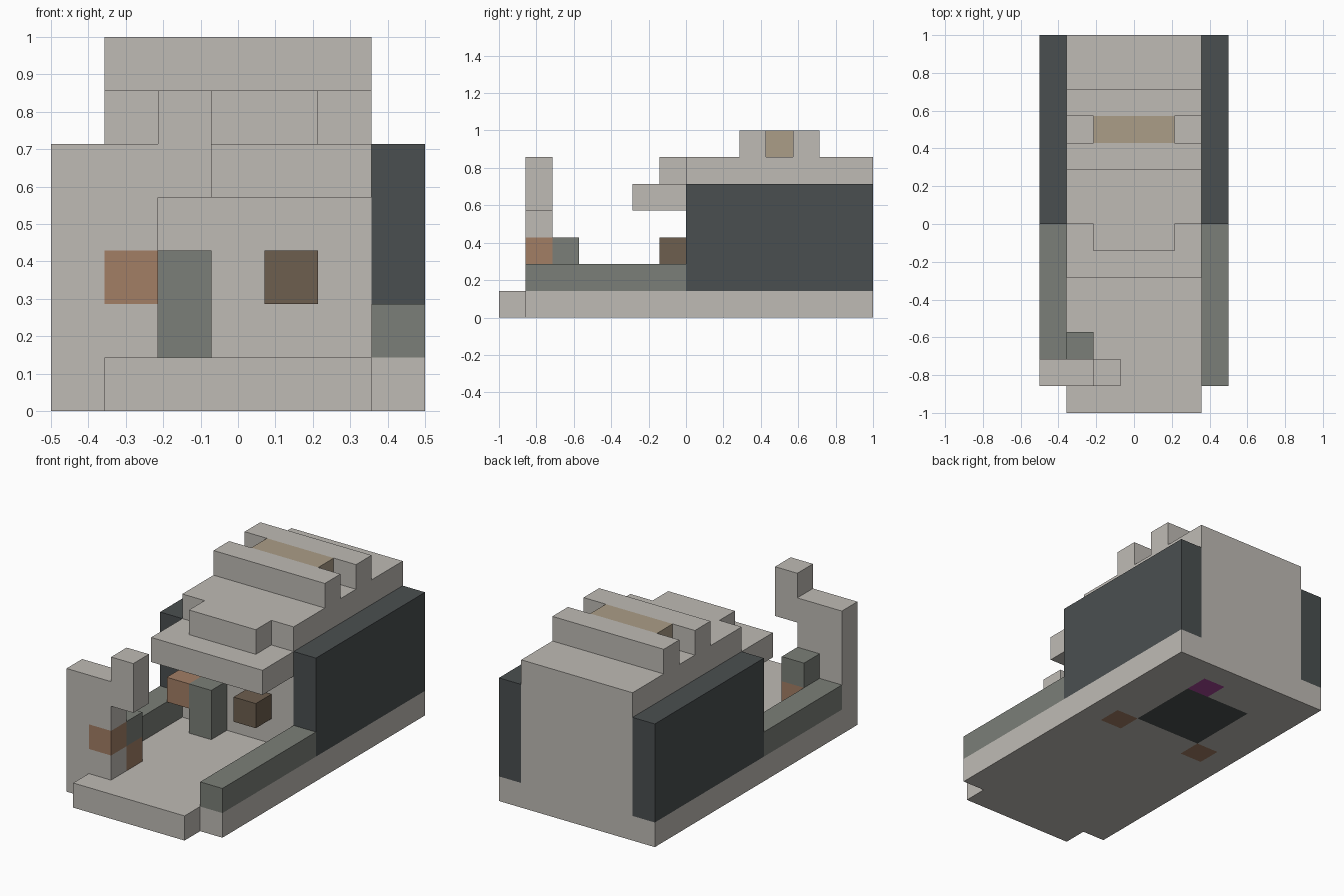
import bpy
import bmesh
from mathutils import Vector

U = 1 / 7                                # one block
ORIGIN = Vector((-0.5, -1.0, 0.0))

if "Cube" in bpy.data.objects:
    bpy.data.objects.remove(bpy.data.objects["Cube"], do_unlink=True)


def material(name, rgb):
    linear = [((c / 255 + 0.055) / 1.055) ** 2.4 for c in rgb] + [1.0]
    mat = bpy.data.materials.new(name)
    mat.use_nodes = True
    mat.diffuse_color = linear
    bsdf = mat.node_tree.nodes["Principled BSDF"]
    bsdf.inputs["Base Color"].default_value = linear
    bsdf.inputs["Roughness"].default_value = 0.9
    return mat


light = material("light_grey", (191, 187, 181))
dark = material("dark_slate", (74, 79, 80))
grey = material("mid_grey", (123, 127, 120))
copper = material("copper_brown", (162, 126, 101))
umber = material("dark_brown", (109, 94, 78))
tan = material("tan", (171, 157, 135))
purple = material("purple", (162, 68, 150))


def blocks(name, mats, boxes, cuts=(), rule=None):
    """Boxes given as (low corner, high corner) in block units."""
    bm = bmesh.new()
    for low, high in boxes:
        lo, hi = Vector(low), Vector(high)
        verts = bmesh.ops.create_cube(bm, size=1)["verts"]
        for v in verts:
            v.co = ORIGIN + U * ((lo + hi) / 2 + v.co * (hi - lo))
    for axis, at in cuts:
        normal = Vector((0, 0, 0))
        normal[axis] = 1
        bmesh.ops.bisect_plane(bm, geom=bm.verts[:] + bm.edges[:] + bm.faces[:],
                               plane_co=ORIGIN + normal * at * U, plane_no=normal)
    if rule:
        for f in bm.faces:
            f.normal_update()
            f.material_index = rule((f.calc_center_median() - ORIGIN) / U, f.normal)
    mesh = bpy.data.meshes.new(name)
    bm.to_mesh(mesh)
    bm.free()
    for m in mats:
        mesh.materials.append(m)
    obj = bpy.data.objects.new(name, mesh)
    bpy.context.collection.objects.link(obj)
    return obj


# Base slab with coloured patches on its underside
def underside(c, n):
    if n.z > -0.5:
        return 0
    if 2 < c.x < 5 and 9 < c.y < 12:
        return 1
    if 8 < c.y < 9 and (1 < c.x < 2 or 5 < c.x < 6):
        return 2
    if 4 < c.x < 5 and 12 < c.y < 13:
        return 3
    return 0


blocks("base", [light, dark, copper, purple], [((0, 1, 0), (7, 14, 1))],
       cuts=[(0, x) for x in (1, 2, 4, 5, 6)] + [(1, y) for y in (8, 9, 12, 13)],
       rule=underside)
blocks("front_lip", [light], [((1, 0, 0), (6, 1, 1))])

# Main body, visor and stepped roof
blocks("body", [light], [((1, 7, 1), (6, 14, 6))])
blocks("visor", [light], [((1, 5, 4), (6, 7, 5))])
blocks("brow", [light], [((2, 6, 5), (5, 7, 6))])
for name, y in (("front_roof_ridge", 9), ("rear_roof_ridge", 11)):
    blocks(name, [light], [((1, y, 6), (6, y + 1, 7))])
blocks("roof_insert", [tan], [((2, 10, 6), (5, 11, 7))])

# Side panels and rails
for side, x, start in (("right", 0, 2), ("left", 6, 1)):
    blocks(side + "_panel", [dark], [((x, 7, 1), (x + 1, 14, 5))])
    blocks(side + "_rail", [grey], [((x, start, 1), (x + 1, 7, 2))])

# Front tower with a coloured band block and a raised step
blocks("tower", [light], [((0, 1, 1), (1, 2, 5)), ((1, 1, 1), (2, 2, 2)),
                          ((1, 1, 3), (2, 2, 5))])
blocks("tower_band", [copper], [((1, 1, 2), (2, 2, 3))])
blocks("tower_step", [light], [((2, 1, 4), (3, 2, 6))])
blocks("tower_bracket", [grey], [((1, 2, 2), (2, 3, 3))])
blocks("tower_foot", [copper], [((1, 2, 1), (2, 3, 2))])

# Fittings on the cabin wall
blocks("wall_post", [grey], [((2, 6, 1), (3, 7, 3))])
blocks("right_wall_block", [copper], [((1, 6, 2), (2, 7, 3))])
blocks("left_wall_block", [umber], [((4, 6, 2), (5, 7, 3))])
